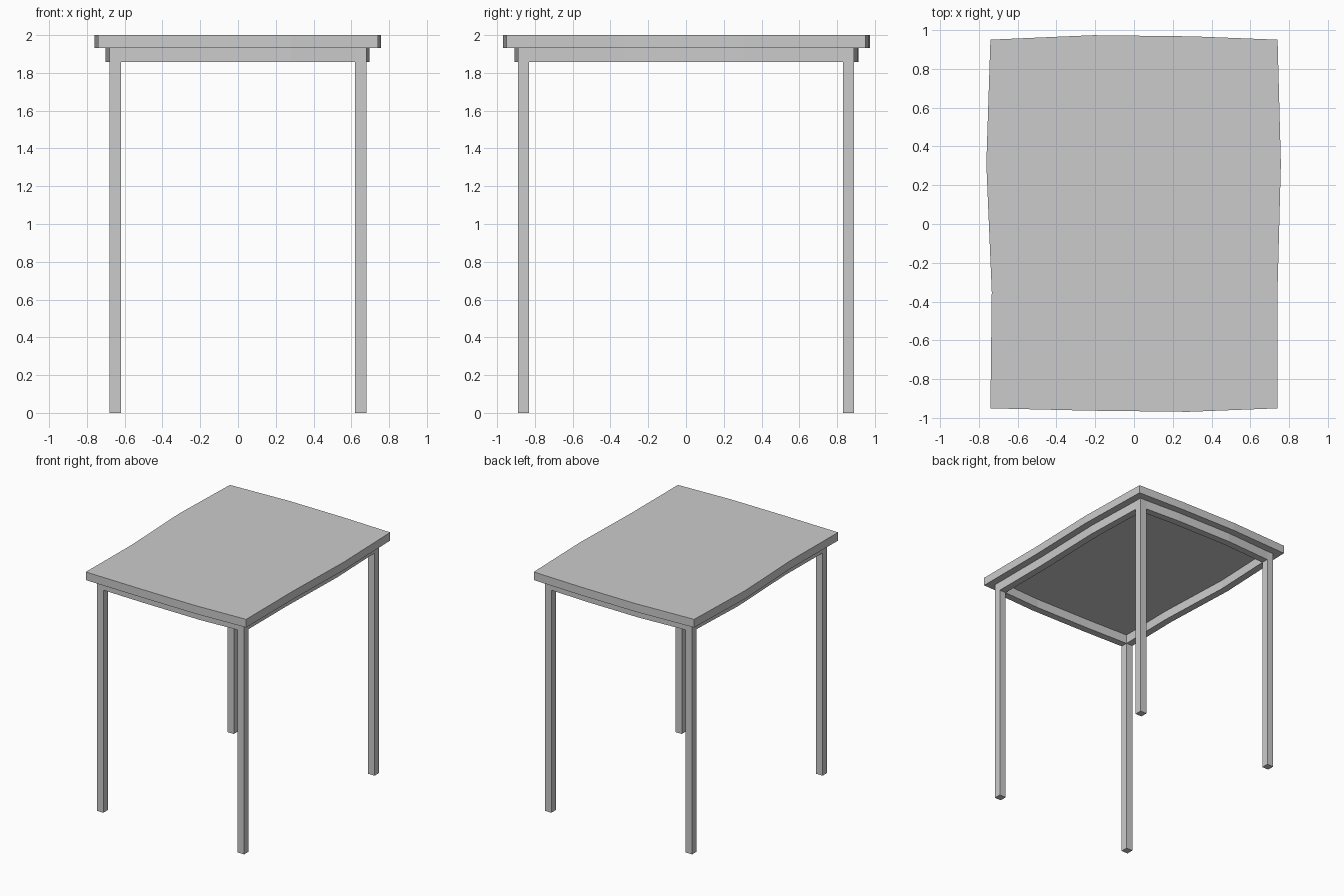
import bpy, bmesh

if "Cube" in bpy.data.objects:
    bpy.data.objects.remove(bpy.data.objects["Cube"])

HX, HY = 0.74, 0.95          # table top corners
INSET, LEG = 0.06, 0.06      # overhang of the top, leg and apron thickness
TOP, MID, LOW = 2.0, 1.932, 1.857


def prism(name, outline, z0, z1):
    """Extrude a flat outline upward from z0 to z1."""
    bm = bmesh.new()
    face = bm.faces.new([bm.verts.new((x, y, z0)) for x, y in outline])
    ext = bmesh.ops.extrude_face_region(bm, geom=[face])
    verts = [g for g in ext["geom"] if isinstance(g, bmesh.types.BMVert)]
    bmesh.ops.translate(bm, verts=verts, vec=(0, 0, z1 - z0))
    bmesh.ops.recalc_face_normals(bm, faces=bm.faces[:])
    mesh = bpy.data.meshes.new(name)
    bm.to_mesh(mesh)
    bm.free()
    obj = bpy.data.objects.new(name, mesh)
    bpy.context.collection.objects.link(obj)
    return obj


# The two slightly uneven points along each edge, counter-clockwise
front = [(-0.23, -0.962), (0.28, -0.968)]
right = [(0.74, -0.33), (0.757, 0.31)]
back = [(0.3, 0.967), (-0.21, 0.973)]
left = [(-0.761, 0.31), (-0.733, -0.35)]

# Table top
prism("table_top",
      [(-HX, -HY), *front, (HX, -HY), *right, (HX, HY), *back, (-HX, HY), *left],
      MID, TOP)

# Apron rails follow the uneven edges and run between the legs
cx, cy = HX - INSET, HY - INSET       # outer corner of each leg
for name, pts, axis, s in (("front", front, 1, -1), ("right", right, 0, 1),
                           ("back", back, 1, 1), ("left", left, 0, -1)):
    end = (cx if axis else cy) - LEG
    side = cy if axis else cx
    path = sorted([(p[1 - axis], abs(p[axis]) - INSET) for p in pts])
    path = [(-end, side), *path, (end, side)]
    loop = path + [(a, d - LEG) for a, d in reversed(path)]
    prism(name + "_apron", [(a, s * d) if axis else (s * d, a) for a, d in loop], LOW, MID)

# Four square legs
for fb, sy in (("front", -1), ("back", 1)):
    for lr, sx in (("left", -1), ("right", 1)):
        xs, ys = (sx * cx, sx * (cx - LEG)), (sy * cy, sy * (cy - LEG))
        prism(f"{fb}_{lr}_leg",
              [(xs[0], ys[0]), (xs[1], ys[0]), (xs[1], ys[1]), (xs[0], ys[1])], 0, MID)
